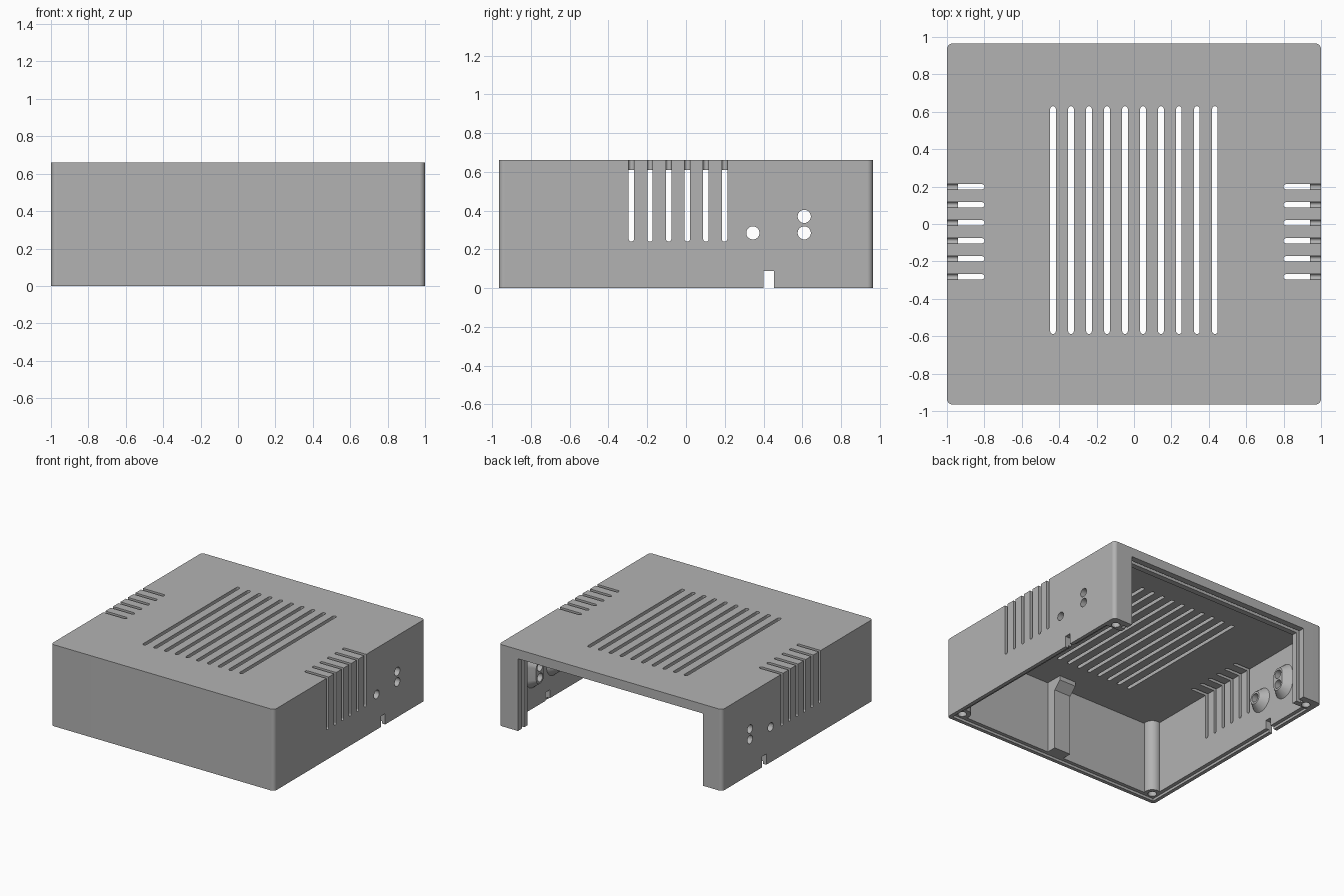
import bpy, bmesh
from math import pi, sin, cos, atan2

if "Cube" in bpy.data.objects:
    bpy.data.objects.remove(bpy.data.objects["Cube"])

grey = bpy.data.materials.new("grey_plastic")
grey.use_nodes = True
grey.diffuse_color = (0.45, 0.45, 0.45, 1)
grey.node_tree.nodes["Principled BSDF"].inputs["Base Color"].default_value = (0.45, 0.45, 0.45, 1)


def stadium(a, b, r, n=12):
    """Outline of a round-ended slot; a full circle when a equals b."""
    d = atan2(b[1] - a[1], b[0] - a[0]) - pi / 2
    pts = []
    for c, start in ((b, d), (a, d + pi)):
        for i in range(n):
            t = start + (i + 0.5) * pi / n
            pts.append((c[0] + r * cos(t), c[1] + r * sin(t)))
    return pts


def rounded_rect(hx, hy, r, n=6):
    pts = []
    for k, (sx, sy) in enumerate(((1, 1), (-1, 1), (-1, -1), (1, -1))):
        for i in range(n + 1):
            t = (k + i / n) * pi / 2
            pts.append((sx * (hx - r) + r * cos(t), sy * (hy - r) + r * sin(t)))
    return pts


def rect(u0, u1, v0, v1):
    return [(u0, v0), (u1, v0), (u1, v1), (u0, v1)]


def loft(bm, outline, lo, hi, axis="Z", end=None):
    """Solid between an outline at lo and an outline (same or end) at hi."""
    def place(u, v, w):
        return (w, u, v) if axis == "X" else (u, v, w)
    low = [bm.verts.new(place(u, v, lo)) for u, v in outline]
    high = [bm.verts.new(place(u, v, hi)) for u, v in (end or outline)]
    n = len(low)
    bm.faces.new(low)
    bm.faces.new(high[::-1])
    for i in range(n):
        j = (i + 1) % n
        bm.faces.new((low[j], low[i], high[i], high[j]))


def make(name, bm):
    bmesh.ops.recalc_face_normals(bm, faces=bm.faces[:])
    mesh = bpy.data.meshes.new(name)
    bm.to_mesh(mesh)
    bm.free()
    mesh.materials.append(grey)
    ob = bpy.data.objects.new(name, mesh)
    bpy.context.scene.collection.objects.link(ob)
    return ob


tools = []


def combine(name, bm, operation):
    tool = make(name, bm)
    tool.hide_render = True
    tools.append(tool)
    mod = case.modifiers.new(name, "BOOLEAN")
    mod.solver = "EXACT"
    mod.operation = operation
    mod.object = tool


# Outer block with rounded upright corners
bm = bmesh.new()
loft(bm, rounded_rect(1, 0.965, 0.03), 0, 0.66)
case = make("enclosure_cover", bm)

# Hollow interior, rear opening and rear panel groove
for name, outline, top in (
        ("cavity", rect(-0.94, 0.94, -0.905, 0.84), 0.61),
        ("rear_opening", rect(-0.83, 0.83, 0.8, 1.1), 0.585),
        ("panel_groove", rect(-0.87, 0.87, 0.885, 0.915), 0.61)):
    bm = bmesh.new()
    loft(bm, outline, -0.1, top)
    combine(name, bm, "DIFFERENCE")

# Inside posts, flared front rib and conical bosses
ports = [((0.345, 0.285), (0.345, 0.285)), ((0.61, 0.285), (0.61, 0.37))]
bm = bmesh.new()
for s in (-1, 1):
    c = (s * 0.92, -0.885)
    loft(bm, stadium(c, c, 0.065), 0.005, 0.63)
    for a, b in ports:
        loft(bm, stadium(a, b, 0.105), s * 0.95, s * 0.88, "X", stadium(a, b, 0.05))
rib = [(-0.92, 0.005), (-0.825, 0.005), (-0.825, 0.515),
       (-0.765, 0.575), (-0.765, 0.63), (-0.92, 0.63)]
loft(bm, rib, -0.075, 0.075, "X")
combine("inside_posts", bm, "UNION")

# Rebate around the bottom rim
bm = bmesh.new()
loft(bm, rect(-0.97, 0.97, -0.935, 0.84), -0.1, 0.02)
combine("rim_rebate", bm, "DIFFERENCE")

# Screw holes
bm = bmesh.new()
for x in (-0.92, 0.92):
    for y in (-0.885, 0.885):
        loft(bm, stadium((x, y), (x, y), 0.033), -0.1, 0.3)
combine("screw_holes", bm, "DIFFERENCE")

# Side port holes and cable notch
bm = bmesh.new()
for y, z in ((0.345, 0.285), (0.61, 0.285), (0.61, 0.37)):
    loft(bm, stadium((y, z), (y, z), 0.034), -1.1, 1.1, "X")
loft(bm, rect(0.4, 0.455, -0.1, 0.088), -1.1, 1.1, "X")
combine("port_holes", bm, "DIFFERENCE")

# Roof vents, and side vents that wrap over the top edge
roof, wall = bmesh.new(), bmesh.new()
for i in range(10):
    x = -0.433 + i * 0.0962
    loft(roof, stadium((x, -0.573), (x, 0.615), 0.015), 0.5, 0.8)
for i in range(6):
    y = -0.282 + i * 0.0962
    for s in (-1, 1):
        loft(roof, stadium((s * 0.813, y), (s * 1.2, y), 0.014), 0.595, 0.8)
        loft(wall, stadium((y, 0.254), (y, 0.9), 0.014), s * 0.9, s * 1.1, "X")
combine("roof_vents", roof, "DIFFERENCE")
combine("wall_vents", wall, "DIFFERENCE")

# Bake the cuts and remove the tools
deps = bpy.context.evaluated_depsgraph_get()
deps.update()
baked = bpy.data.meshes.new_from_object(case.evaluated_get(deps))
case.modifiers.clear()
case.data = baked
baked.materials.clear()
baked.materials.append(grey)
for tool in tools:
    bpy.data.objects.remove(tool)

# Smooth round parts, keep flats flat
for ob in bpy.context.selected_objects:
    ob.select_set(False)
case.select_set(True)
bpy.context.view_layer.objects.active = case
bpy.ops.object.shade_smooth_by_angle()
case.modifiers.new("flat_normals", "WEIGHTED_NORMAL").keep_sharp = True
